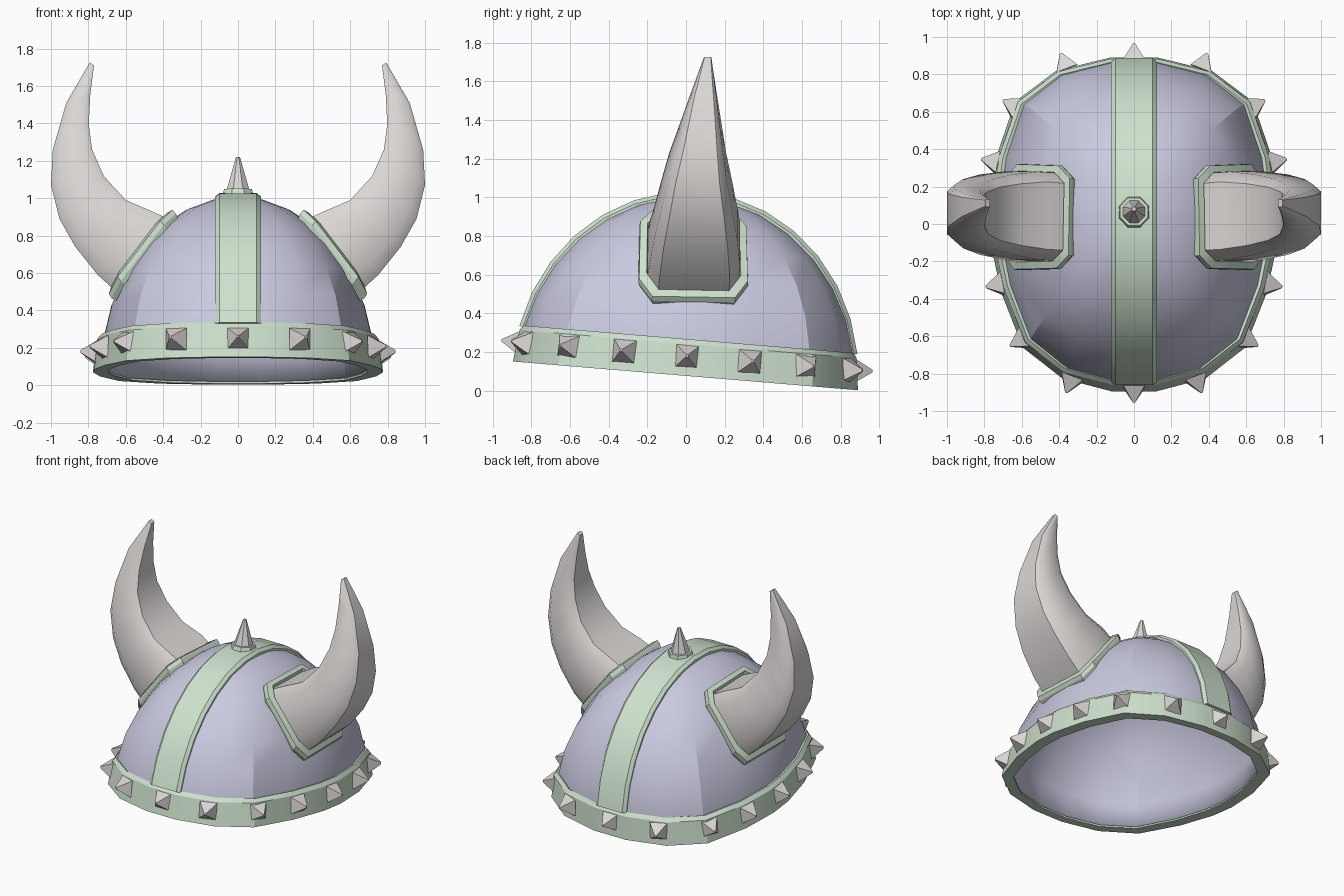
import bpy, bmesh, math
from mathutils import Matrix, Vector

if "Cube" in bpy.data.objects:
    bpy.data.objects.remove(bpy.data.objects["Cube"])

# Helmet is modelled upright, then tipped back by this matrix
TILT = Matrix.Translation((0, -0.003, 0.077)) @ Matrix.Rotation(-0.083, 4, 'X')
RX, RY, RZ = 0.73, 0.87, 0.93          # dome half-sizes
TAPER = 0.05                           # helmet is a little wider at the back


def material(name, rgb):
    m = bpy.data.materials.new(name)
    m.diffuse_color = (*rgb, 1)
    m.use_nodes = True
    m.node_tree.nodes["Principled BSDF"].inputs["Base Color"].default_value = m.diffuse_color
    return m


LAVENDER = material("lavender_metal", (0.59, 0.59, 0.75))
GREEN = material("pale_green_trim", (0.62, 0.76, 0.62))
BONE = material("pale_bone", (0.71, 0.68, 0.665))


def finish(name, bm, mat, smooth=30):
    bmesh.ops.recalc_face_normals(bm, faces=bm.faces)
    me = bpy.data.meshes.new(name)
    bm.to_mesh(me)
    bm.free()
    me.materials.append(mat)
    ob = bpy.data.objects.new(name, me)
    bpy.context.collection.objects.link(ob)
    if smooth:
        me.polygons.foreach_set("use_smooth", [True] * len(me.polygons))
        me.set_sharp_from_angle(angle=math.radians(smooth))
    return ob


def loft(name, rings, mat, loop=False, caps=(False, False), smooth=30):
    """Skin a list of closed rings; loop joins the last ring to the first."""
    bm = bmesh.new()
    vs = [[bm.verts.new(p) for p in r] for r in rings]
    n = len(vs[0])
    pairs = list(zip(vs, vs[1:])) + ([(vs[-1], vs[0])] if loop else [])
    for a, b in pairs:
        for i in range(n):
            j = (i + 1) % n
            bm.faces.new((a[i], a[j], b[j], b[i]))
    for want, ring in zip(caps, (vs[0], vs[-1])):
        if want:
            bm.faces.new(ring)
    return finish(name, bm, mat, smooth)


# Rounded-square outline of the rim, one quarter mirrored to four
quarter = [(0.772, 0.09), (0.725, 0.36), (0.615, 0.66), (0.40, 0.825), (0.125, 0.895)]
outline = (quarter + [(-x, y) for x, y in quarter[::-1]]
           + [(-x, -y) for x, y in quarter] + [(x, -y) for x, y in quarter[::-1]])


def outline_ring(sx, sy, z):
    return [TILT @ Vector((x * sx * (1 + TAPER * y * sy), y * sy, z)) for x, y in outline]


# Dome shell
STEPS = 8
rings = []
for k in range(STEPS):
    a = math.pi / 2 * k / STEPS
    rings.append(outline_ring(RX / 0.772 * math.cos(a), RY / 0.895 * math.cos(a),
                              max(RZ * math.sin(a), 0.008)))
rings.append(outline_ring(0.02, 0.02, RZ))
dome = loft("dome", rings, LAVENDER, caps=(False, True), smooth=26)
shell = dome.modifiers.new("thickness", 'SOLIDIFY')
shell.thickness, shell.offset = 0.03, -1

# Rim band: bottom lip, chamfered top edge, back wall buried in the shell
loft("rim_band", [outline_ring(*s) for s in
                  ((0.895, 0.927, 0.012), (0.895, 0.927, 0), (1, 1, 0),
                   (0.977, 0.977, 0.165), (0.95, 0.955, 0.19),
                   (0.91, 0.943, 0.18), (0.926, 0.956, 0.012))], GREEN, loop=True)

# Crest band running front to back over the dome
profile = [(-0.122, -0.02), (-0.122, 0.005), (-0.1, 0.024),
           (0.1, 0.024), (0.122, 0.005), (0.122, -0.02)]
rings = []
for k in range(1, 2 * STEPS):
    a = math.pi / 2 * k / STEPS
    rings.append([TILT @ Vector((x, -(RY + o) * math.cos(a), (RZ + o) * math.sin(a)))
                  for x, o in profile])
loft("crest_band", rings, GREEN, caps=(True, True))


def cone(name, base, direction, r1, r2, depth, sides, mat, smooth=0):
    bm = bmesh.new()
    rot = Vector(direction).to_track_quat('Z', 'Y').to_matrix().to_4x4()
    mtx = (TILT @ Matrix.Translation(base) @ rot
           @ Matrix.Rotation(math.pi / sides, 4, 'Z') @ Matrix.Translation((0, 0, depth / 2)))
    bmesh.ops.create_cone(bm, cap_ends=True, segments=sides, radius1=r1, radius2=r2,
                          depth=depth, matrix=mtx)
    return finish(name, bm, mat, smooth)


# Top spike on its octagonal washer
cone("top_spike_washer", (0, -0.012, RZ), (0, 0, 1), 0.092, 0.08, 0.042, 8, GREEN)
cone("top_spike", (0, -0.012, RZ + 0.03), (0, 0, 1), 0.068, 0.012, 0.185, 8, BONE)

# Square studs around the rim
studs = [(0, 0.875, 0, 1), (0.345, 0.828, 0.36, 0.93), (0.605, 0.615, 0.86, 0.5),
         (0.718, 0.325, 0.97, 0.2), (0.755, 0, 1, 0)]
for x, y, nx, ny in studs:
    for sx in ((1, -1) if x else (1,)):
        for sy in ((1, -1) if y else (1,)):
            cone("rim_stud", (sx * x * (1 + TAPER * sy * y), sy * y, 0.1),
                 (sx * nx, sy * ny, 0.05), 0.084, 0.009, 0.088, 4, BONE)


def on_dome(p, scale):
    """Push a point radially onto the dome surface, times scale."""
    q = TILT.inverted() @ p
    flat = (abs(q.x / RX) ** 2.4 + abs(q.y / RY) ** 2.4) ** (2 / 2.4)
    return TILT @ (q * (scale / math.sqrt(flat + (q.z / RZ) ** 2)))


# Horn stations: inner x,z, outer x,z, centre y, half width
stations = [
    (0.36, 0.90, 0.64, 0.49, 0.04, 0.24),
    (0.46, 0.93, 0.75, 0.59, 0.045, 0.235),
    (0.60, 0.99, 0.87, 0.74, 0.05, 0.215),
    (0.717, 1.118, 0.955, 0.89, 0.055, 0.185),
    (0.78, 1.26, 1.0, 1.07, 0.06, 0.148),
    (0.798, 1.396, 0.99, 1.26, 0.075, 0.11),
    (0.79, 1.55, 0.918, 1.51, 0.092, 0.066),
    (0.77, 1.71, 0.793, 1.725, 0.112, 0.02)]
section = [(0.77, 1), (1, 0.65), (1, -0.65), (0.77, -1),
           (-0.77, -1), (-1, -0.65), (-1, 0.65), (-0.77, 1)]


def horn_ring(station, side, grow=1):
    xi, zi, xo, zo, yc, hw = station
    return [Vector((side * ((xi + xo) / 2 + v * grow * (xo - xi) / 2),
                    yc + u * grow * hw,
                    (zi + zo) / 2 + v * grow * (zo - zi) / 2)) for u, v in section]


for side, label in ((1, "right"), (-1, "left")):
    # Horn, its root laid onto the dome
    rings = [horn_ring(s, side) for s in stations]
    rings[0] = [on_dome(p, 0.99) for p in rings[0]]
    loft(label + "_horn", rings, BONE, caps=(False, True), smooth=40)
    # Collar following the dome around the horn root
    rings = [[on_dome(p, lift) for p in horn_ring(stations[0], side, grow)]
             for grow, lift in ((1.16, 0.985), (1.16, 1.02), (1.11, 1.05),
                                (0.95, 1.05), (0.95, 0.985))]
    loft(label + "_horn_collar", rings, GREEN, loop=True, smooth=25)
